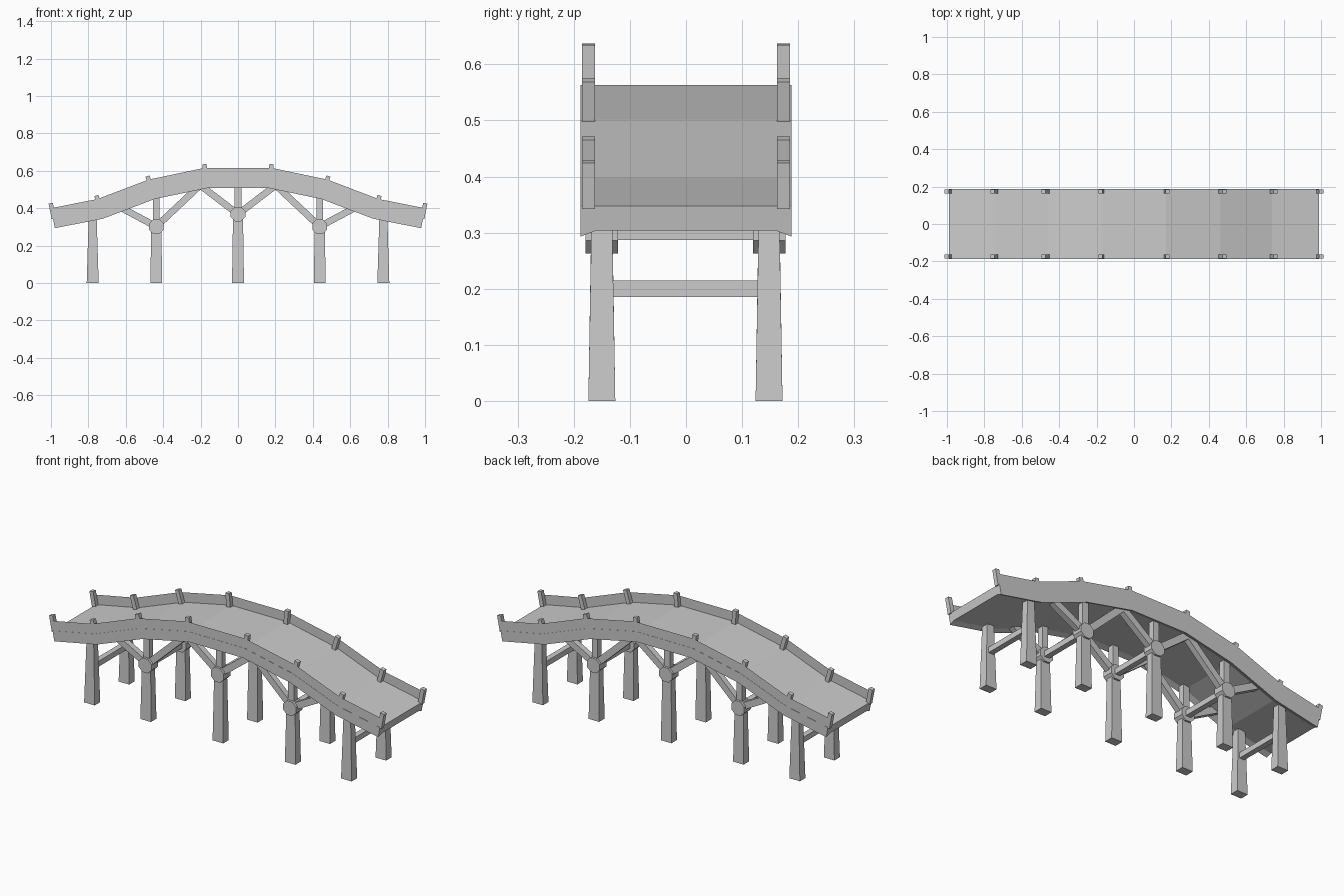
import bpy, bmesh, math
from mathutils import Vector, Matrix

cube = bpy.data.objects.get("Cube")
if cube:
    bpy.data.objects.remove(cube, do_unlink=True)

grey = bpy.data.materials.new("plain grey")
grey.use_nodes = True
colour = (0.6, 0.6, 0.6, 1)
grey.diffuse_color = colour
grey.node_tree.nodes["Principled BSDF"].inputs["Base Color"].default_value = colour


def finish(bm, name, closed=True):
    if closed:
        bmesh.ops.recalc_face_normals(bm, faces=bm.faces)
    mesh = bpy.data.meshes.new(name)
    bm.to_mesh(mesh)
    bm.free()
    mesh.materials.append(grey)
    obj = bpy.data.objects.new(name, mesh)
    bpy.context.collection.objects.link(obj)
    return obj


def bar(name, start, end, size, top_size=None):
    """Square-section bar between two points, optionally tapered."""
    start, end = Vector(start), Vector(end)
    axis = (end - start).normalized()
    # width lies in the xz plane for posts, along x for cross beams
    width = Vector((1, 0, 0)) if abs(axis.y) > 0.9 else Vector((0, 1, 0)).cross(axis)
    depth = axis.cross(width)
    bm = bmesh.new()
    rings = []
    for p, (w, d) in ((start, size), (end, top_size or size)):
        rings.append([bm.verts.new(p + width * w / 2 * a + depth * d / 2 * b)
                      for a, b in ((-1, -1), (1, -1), (1, 1), (-1, 1))])
    for ring in rings:
        bm.faces.new(ring)
    for i in range(4):
        j = (i + 1) % 4
        bm.faces.new((rings[0][i], rings[0][j], rings[1][j], rings[1][i]))
    return finish(bm, name)


# Walking line of the arch, with the upward direction at each point
half = [(-0.99, 0.348), (-0.737, 0.398), (-0.463, 0.502), (-0.172, 0.563)]
path = [Vector((x, 0, z)) for x, z in half + [(-x, z) for x, z in reversed(half)]]
ups = []
for i in range(len(path)):
    along = [(path[j + 1] - path[j]).normalized()
             for j in (i - 1, i) if 0 <= j < len(path) - 1]
    t = sum(along, Vector()).normalized()
    ups.append(Vector((-t.z, 0, t.x)))


def sweep(name, section, closed):
    """Carry a section of (y, height) points along the arch."""
    bm = bmesh.new()
    rings = [[bm.verts.new(p + u * h + Vector((0, y, 0))) for y, h in section]
             for p, u in zip(path, ups)]
    count = len(section)
    for a, b in zip(rings, rings[1:]):
        for i in range(count if closed else count - 1):
            j = (i + 1) % count
            bm.faces.new((a[i], a[j], b[j], b[i]))
    if closed:
        bm.faces.new(rings[0])
        bm.faces.new(rings[-1])
    return finish(bm, name, closed)


# Deck with edges dipping slightly below its underside
sweep("deck", [(-0.188, 0), (0.188, 0), (0.188, -0.056), (0.16, -0.045),
               (-0.16, -0.045), (-0.188, -0.056)], True)

# Thin side panels, facing outward
sweep("right_rail_panel", [(-0.187, 0.053), (-0.187, 0)], False)
sweep("left_rail_panel", [(0.187, 0), (0.187, 0.053)], False)

# Railing posts leaning with the arch
for side, y in (("right", -0.174), ("left", 0.174)):
    for i, (p, u) in enumerate(zip(path, ups)):
        base = p + Vector((0.004 if i == 0 else -0.004 if i == len(path) - 1 else 0, y, 0))
        tall = 0.08 if i in (0, len(path) - 1) else 0.073
        bar(f"{side}_railing_post_{i + 1}", base - u * 0.004, base + u * tall, (0.023, 0.023))


def hub(name, x, y, z):
    """Eight-sided joint block where the struts meet."""
    bm = bmesh.new()
    bmesh.ops.create_cone(bm, cap_ends=True, segments=8, radius1=0.042, radius2=0.042,
                          depth=0.058, matrix=Matrix.Translation((x, y, z))
                          @ Matrix.Rotation(math.pi / 2, 4, "X")
                          @ Matrix.Rotation(math.pi / 8, 4, "Z"))
    return finish(bm, name)


# Support frames: two legs, a cross beam, and branching struts on the inner ones
# name, x, joint height (0 = plain leg), strut tops
frames = [
    ("outer_right", -0.777, 0, []),
    ("inner_right", -0.437, 0.302, [(-0.63, 0.405), (-0.437, 0.475), (-0.205, 0.52)]),
    ("centre", 0, 0.368, [(-0.205, 0.525), (0, 0.53), (0.205, 0.525)]),
]
frames += [(n.replace("right", "left"), -x, z, [(-a, b) for a, b in tops])
           for n, x, z, tops in frames[:2]]
for name, x, joint, tops in frames:
    for side, y in (("front", -0.15), ("back", 0.148)):
        bar(f"{name}_{side}_leg", (x, y, 0), (x, y, joint or 0.345),
            (0.064, 0.048), (0.053 if joint else 0.043, 0.036))
        if joint:
            hub(f"{name}_{side}_joint", x, y, joint)
        for i, (tx, tz) in enumerate(tops):
            bar(f"{name}_{side}_strut_{i + 1}", (x, y, joint), (tx, y, tz), (0.036, 0.032))
    beam_z = joint or 0.2
    bar(f"{name}_cross_beam", (x, -0.15, beam_z), (x, 0.148, beam_z), (0.03, 0.03))
